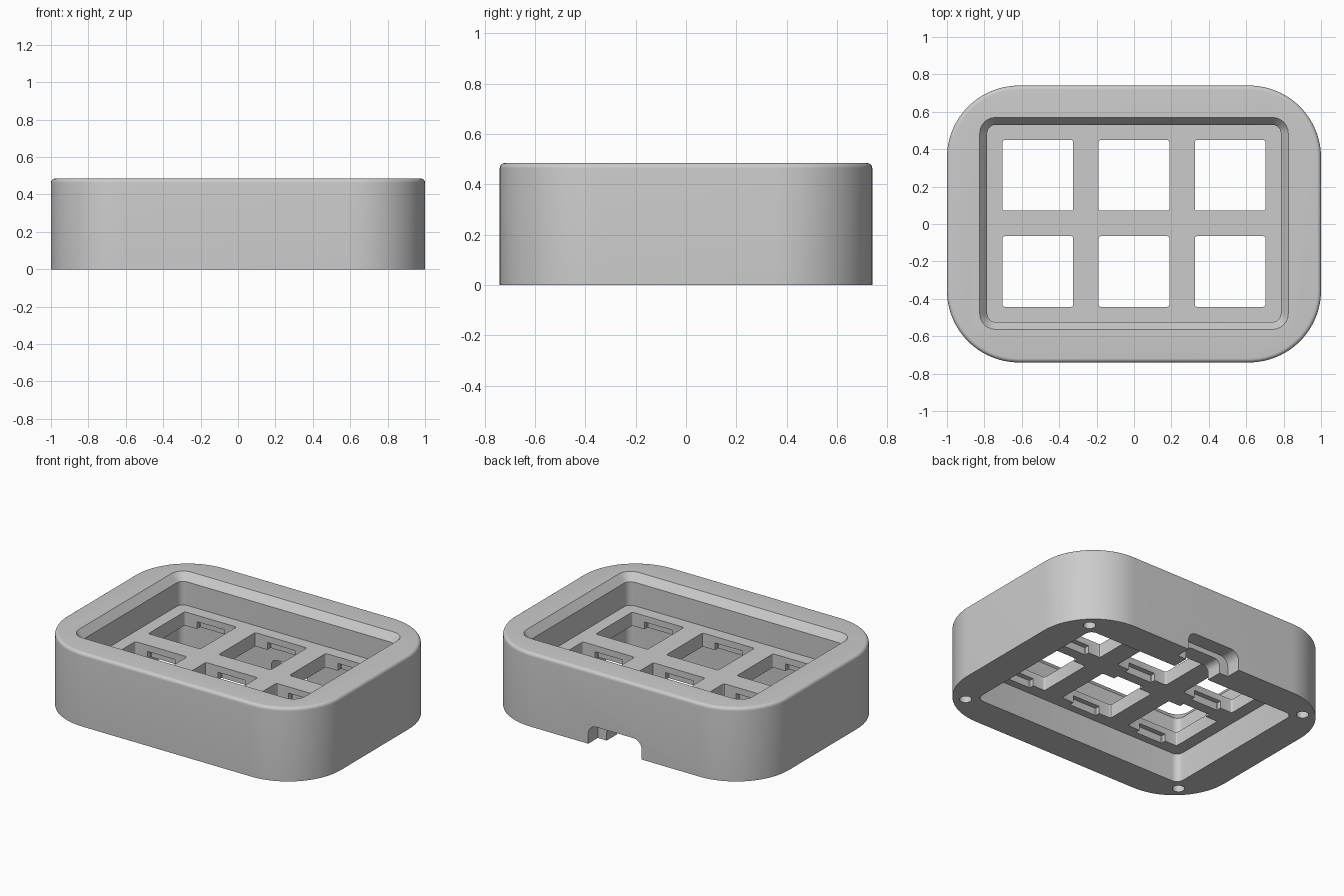
import bpy
import math
from mathutils import Vector

if "Cube" in bpy.data.objects:
    bpy.data.objects.remove(bpy.data.objects["Cube"], do_unlink=True)

grey = bpy.data.materials.new("plain grey")
grey.use_nodes = True
colour = (0.6, 0.6, 0.6, 1)
grey.diffuse_color = colour
grey.node_tree.nodes["Principled BSDF"].inputs["Base Color"].default_value = colour


def rounded_rect(hw, hd, r, steps):
    """Counter-clockwise outline of a rounded rectangle."""
    points = []
    for i, (sx, sy) in enumerate([(1, 1), (-1, 1), (-1, -1), (1, -1)]):
        for k in range(steps + 1):
            a = math.pi / 2 * (i + k / steps)
            points.append((sx * (hw - r) + r * math.cos(a), sy * (hd - r) + r * math.sin(a)))
    return points


def loft(name, levels, steps=6, centre=(0, 0, 0), along_y=False):
    """Closed solid through rounded rectangles given as (half width, half depth, radius, height)."""
    verts, faces = [], []
    n = 4 * (steps + 1)
    for hw, hd, r, h in levels:
        for x, y in rounded_rect(hw, hd, r, steps):
            p = (x, -h, y) if along_y else (x, y, h)
            verts.append(Vector(p) + Vector(centre))
    for j in range(len(levels) - 1):
        for i in range(n):
            k = (i + 1) % n
            faces.append((j * n + i, j * n + k, (j + 1) * n + k, (j + 1) * n + i))
    faces.append(tuple(reversed(range(n))))
    faces.append(tuple(range((len(levels) - 1) * n, len(levels) * n)))
    mesh = bpy.data.meshes.new(name)
    mesh.from_pydata(verts, [], faces)
    mesh.materials.append(grey)
    obj = bpy.data.objects.new(name, mesh)
    bpy.context.collection.objects.link(obj)
    return obj


def block(name, hw, hd, r, low, high, **options):
    return loft(name, [(hw, hd, r, low), (hw, hd, r, high)], **options)


W, D, H, R = 1.0, 0.74, 0.485, 0.385
PLATE_LOW, PLATE_TOP = 0.19, 0.28
PITCH = 0.514

# Outer shell with a softly rounded top rim
edge = 0.022
shell = [(W, D, R, 0)]
for k in range(7):
    a = math.pi / 2 * k / 6
    inset = edge * (1 - math.cos(a))
    shell.append((W - inset, D - inset, R - inset, H - edge + edge * math.sin(a)))
body = loft("keypad_case", shell, steps=24)

# Upper well with a sloped lip, and the cavity underneath
cutters = [
    loft("well_cutter", [(0.785, 0.527, 0.045, PLATE_TOP), (0.785, 0.527, 0.045, H - 0.05),
                         (0.825, 0.567, 0.085, H), (0.825, 0.567, 0.085, H + 0.1)],
         centre=(0, 0.003, 0)),
    block("cavity_cutter", 0.785, 0.53, 0.045, -0.1, PLATE_LOW, centre=(0, 0.003, 0)),
]

# Six key openings, each with clip notches below the plate surface
for column in (-1, 0, 1):
    for row in (-0.5, 0.5):
        spot = (column * PITCH, row * PITCH + 0.003, 0)
        cutters.append(block("key_cutter", 0.189, 0.189, 0.012, 0.1, 0.4, steps=3, centre=spot))
        cutters.append(block("clip_cutter", 0.1, 0.222, 0.004, 0.1, 0.238, steps=1, centre=spot))

# Screw holes in the underside corners
for sx in (-1, 1):
    for sy in (-1, 1):
        cutters.append(block("screw_cutter", 0.037, 0.037, 0.0369, -0.1, 0.22,
                             centre=(sx * 0.83, sy * 0.576, 0)))

# Cable port in the back wall: wide outer pocket and narrower passage
cutters.append(block("port_pocket_cutter", 0.195, 0.125, 0.06, -0.9, -0.64, along_y=True))
cutters.append(block("port_passage_cutter", 0.13, 0.09, 0.04, -0.7, -0.45, along_y=True))

for cutter in cutters:
    cutter.hide_render = True
    mod = body.modifiers.new(cutter.name, 'BOOLEAN')
    mod.operation = 'DIFFERENCE'
    mod.solver = 'EXACT'
    mod.object = cutter

# Bake the cuts and drop the helpers
bpy.context.view_layer.update()
evaluated = body.evaluated_get(bpy.context.evaluated_depsgraph_get())
body.data = bpy.data.meshes.new_from_object(evaluated)
body.modifiers.clear()
for cutter in cutters:
    bpy.data.objects.remove(cutter, do_unlink=True)

for obj in bpy.context.selected_objects:
    obj.select_set(False)
body.select_set(True)
bpy.context.view_layer.objects.active = body
bpy.ops.object.shade_smooth_by_angle(angle=math.radians(30))
